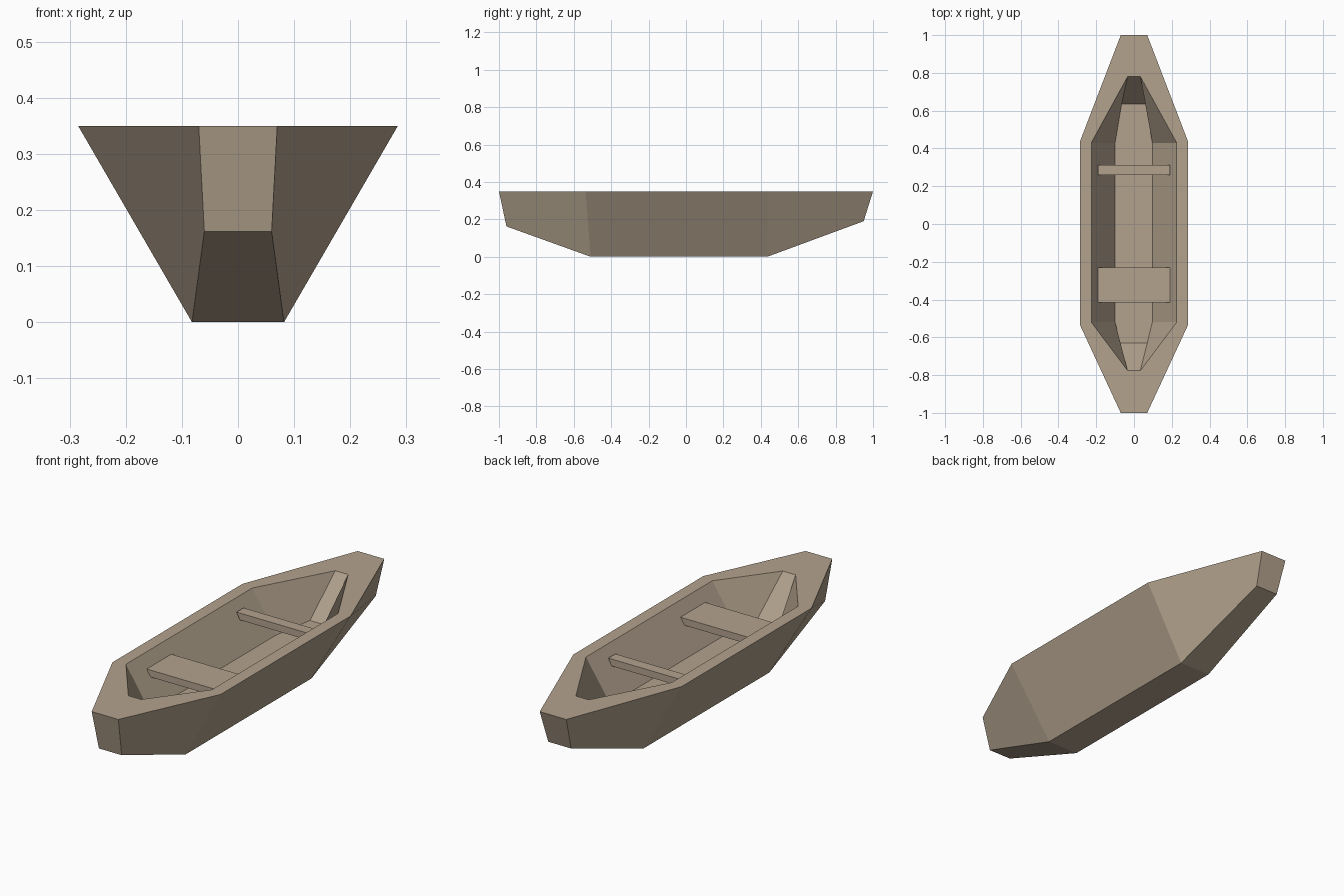
import bpy
import bmesh

cube = bpy.data.objects.get("Cube")
if cube:
    bpy.data.objects.remove(cube, do_unlink=True)

wood = bpy.data.materials.new("weathered_wood")
wood.use_nodes = True
colour = (0.45, 0.365, 0.27, 1)
wood.diffuse_color = colour
wood.node_tree.nodes["Principled BSDF"].inputs["Base Color"].default_value = colour


def finish(bm, name):
    bmesh.ops.recalc_face_normals(bm, faces=bm.faces)
    mesh = bpy.data.meshes.new(name)
    bm.to_mesh(mesh)
    bm.free()
    mesh.materials.append(wood)
    obj = bpy.data.objects.new(name, mesh)
    bpy.context.collection.objects.link(obj)
    return obj


def ring(bm, stations):
    """Closed outline from (left x, right x, y, z) stations, front to back."""
    left = [bm.verts.new((a, y, z)) for a, b, y, z in stations]
    right = [bm.verts.new((b, y, z)) for a, b, y, z in stations]
    return left + right[::-1]


def bridge(bm, r1, r2):
    n = len(r1)
    for i in range(n):
        j = (i + 1) % n
        bm.faces.new((r1[i], r1[j], r2[j], r2[i]))


def cap(bm, r):
    n = len(r)
    for i in range(n // 2 - 1):
        bm.faces.new((r[i], r[i + 1], r[n - 2 - i], r[n - 1 - i]))


def sym(*points):
    return [(-w, w, y, z) for w, y, z in points]


# Hull: bottom, outer sides, gunwale, inner walls and floor
RIM, FLOOR = 0.35, 0.16
bm = bmesh.new()
keel = ring(bm, sym((0.06, -0.96, 0.162), (0.082, -0.51, 0),
                    (0.082, 0.435, 0), (0.06, 0.95, 0.19)))
rim = ring(bm, sym((0.07, -1, RIM), (0.285, -0.537, RIM),
                   (0.285, 0.44, RIM), (0.07, 1, RIM)))
opening = ring(bm, sym((0.034, -0.776, RIM), (0.226, -0.52, RIM),
                       (0.226, 0.43, RIM), (0.034, 0.78, RIM)))
floor = ring(bm, [(-0.083, 0.07, -0.63, FLOOR), (-0.1, 0.097, -0.52, FLOOR),
                  (-0.1, 0.097, 0.43, FLOOR), (-0.066, 0.08, 0.635, FLOOR)])
cap(bm, keel)
bridge(bm, keel, rim)
bridge(bm, rim, opening)
bridge(bm, opening, floor)
cap(bm, floor)
finish(bm, "hull")


# Seats: planks whose ends follow the sloping walls
def seat(name, y0, y1, top):
    bm = bmesh.new()
    upper = ring(bm, sym((0.19, y0, top), (0.19, y1, top)))
    lower = ring(bm, sym((0.172, y0, top - 0.033), (0.172, y1, top - 0.033)))
    bridge(bm, upper, lower)
    cap(bm, upper)
    cap(bm, lower)
    finish(bm, name)


seat("wide_front_seat", -0.415, -0.23, 0.297)
seat("narrow_back_seat", 0.26, 0.313, 0.31)
